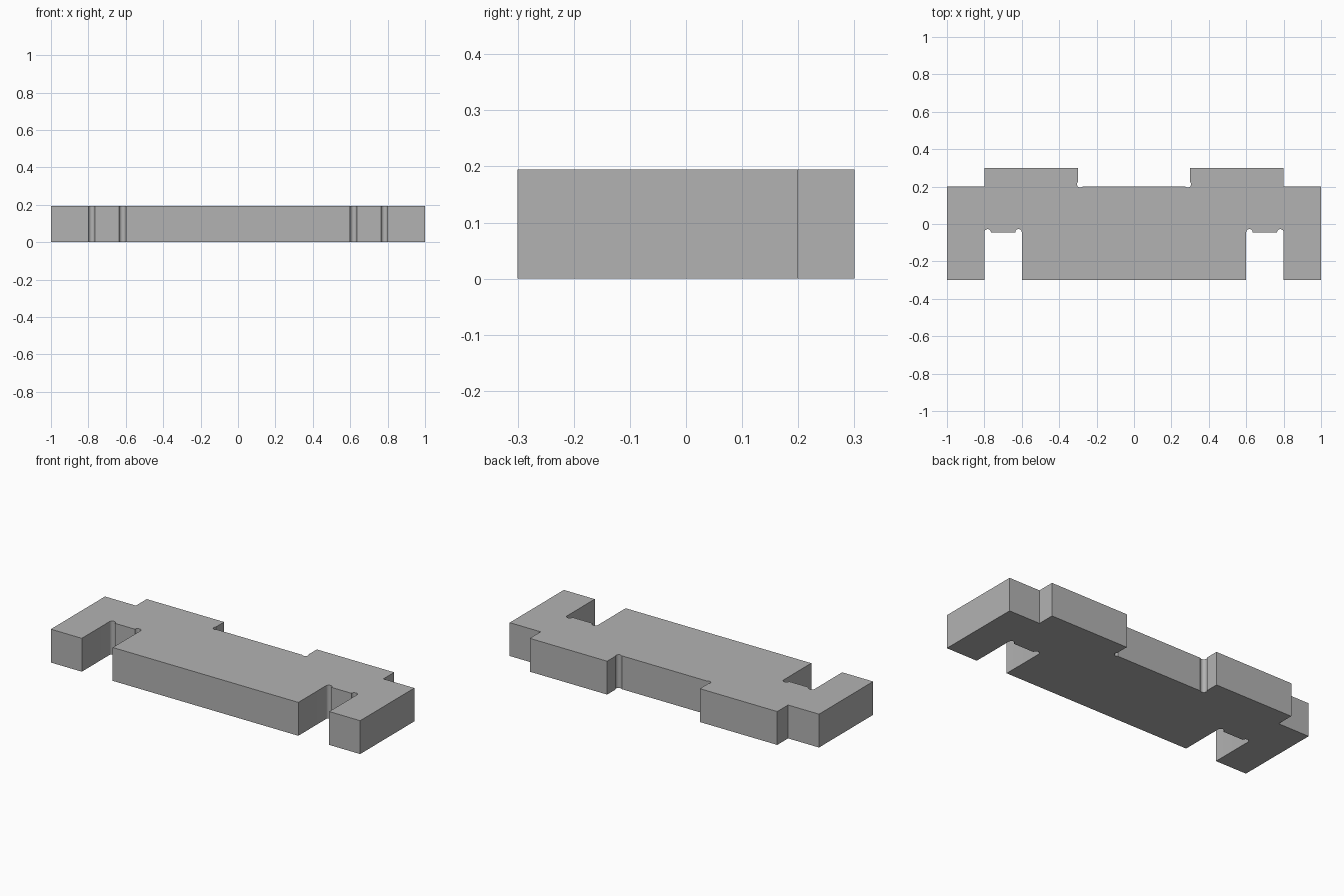
import bpy
import bmesh
from math import radians, cos, sin

HEIGHT = 0.195
RELIEF = 0.0175  # radius of the round corner reliefs

cube = bpy.data.objects.get("Cube")
if cube:
    bpy.data.objects.remove(cube, do_unlink=True)


def arc(cx, cy, start, end, steps=12):
    """Points of a corner relief between two angles in degrees."""
    angles = [radians(start + (end - start) * i / steps) for i in range(steps + 1)]
    return [(cx + RELIEF * cos(a), cy + RELIEF * sin(a)) for a in angles]


# Left half of the outline, from the back recess round to the front slot
offset = RELIEF * sin(radians(45))
half = arc(0.3 - offset, 0.2 + offset, -135, 45)
half += [(0.3, 0.3), (0.8, 0.3), (0.8, 0.2), (1, 0.2), (1, -0.3), (0.8, -0.3)]
half += arc(0.8 - RELIEF, -0.045, 0, 180)
half += arc(0.6 + RELIEF, -0.045, 0, 180)
half += [(0.6, -0.3)]
outline = half + [(-x, y) for x, y in reversed(half)]

# Extrude the mirrored outline into a plate
bm = bmesh.new()
base = bm.faces.new([bm.verts.new((x, y, 0)) for x, y in outline])
result = bmesh.ops.extrude_face_region(bm, geom=[base], use_keep_orig=True)
top = [v for v in result["geom"] if isinstance(v, bmesh.types.BMVert)]
bmesh.ops.translate(bm, verts=top, vec=(0, 0, HEIGHT))
bmesh.ops.recalc_face_normals(bm, faces=bm.faces)
mesh = bpy.data.meshes.new("slotted_plate")
bm.to_mesh(mesh)
bm.free()
plate = bpy.data.objects.new("slotted_plate", mesh)
bpy.context.collection.objects.link(plate)

# Plain grey colour
grey = bpy.data.materials.new("plain_grey")
grey.use_nodes = True
colour = (0.45, 0.45, 0.45, 1)
grey.diffuse_color = colour
grey.node_tree.nodes["Principled BSDF"].inputs["Base Color"].default_value = colour
mesh.materials.append(grey)

# Smooth the reliefs, keep the other edges sharp
bpy.ops.object.select_all(action="DESELECT")
plate.select_set(True)
bpy.context.view_layer.objects.active = plate
bpy.ops.object.shade_smooth_by_angle(angle=radians(30))
